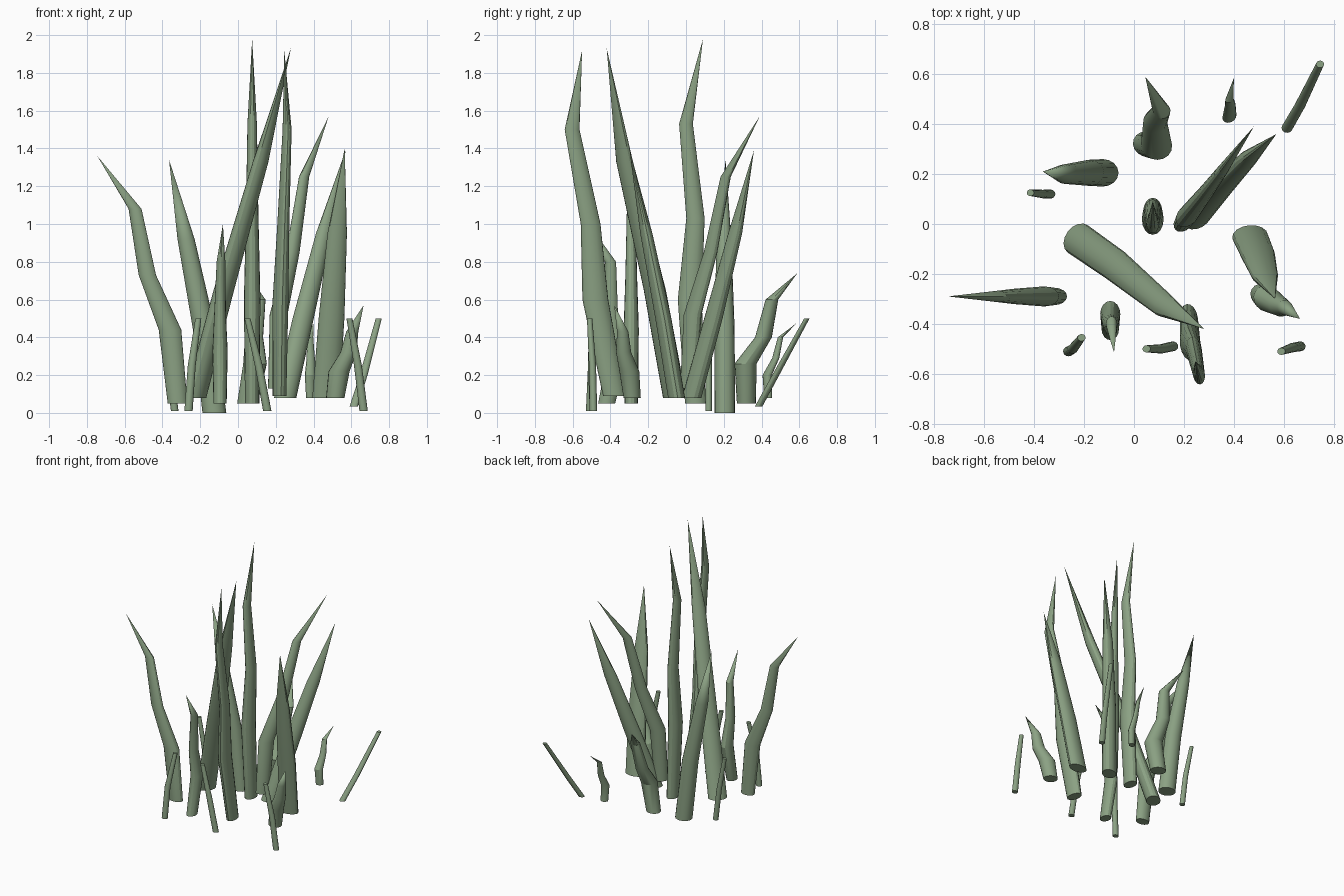
import bpy, bmesh
from math import cos, sin, radians

SIDES = 16
BENT = (1.0, 1.15, 0.88, 0.66)      # width at each ring of a kinked blade
STRAIGHT = (1.0, 0.95, 0.72)        # width at each ring of a nearly straight blade

mat = bpy.data.materials.new("grass_green")
mat.diffuse_color = (0.26, 0.36, 0.23, 1)


def blade(name, rx, ry, angle, *path):
    """Loft oval level rings along the path, ending in a point."""
    bm = bmesh.new()
    widths = BENT if len(path) == 5 else STRAIGHT
    a = radians(angle)
    rings = []
    for (x, y, z), w in zip(path, widths):
        ring = []
        for i in range(SIDES):
            t = radians(360 * i / SIDES)
            u, v = rx * w * cos(t), ry * w * sin(t)
            ring.append(bm.verts.new((x + u * cos(a) - v * sin(a), y + u * sin(a) + v * cos(a), z)))
        rings.append(ring)
    tip = bm.verts.new(path[-1])
    bm.faces.new(rings[0][::-1])
    for i in range(SIDES):
        j = (i + 1) % SIDES
        for lo, hi in zip(rings, rings[1:]):
            bm.faces.new((lo[i], lo[j], hi[j], hi[i]))
        bm.faces.new((rings[-1][i], rings[-1][j], tip))
    me = bpy.data.meshes.new(name)
    bm.to_mesh(me)
    bm.free()
    me.materials.append(mat)
    ob = bpy.data.objects.new(name, me)
    bpy.context.collection.objects.link(ob)
    bpy.context.view_layer.objects.active = ob
    ob.select_set(True)
    return ob


# Tall kinked blades
blade("kinked_blade_centre", .038, .055, 0, (.075, .05, .05), (.075, .02, .6), (.075, .05, 1.03), (.075, 0, 1.53), (.075, .09, 1.98))
blade("kinked_blade_left", .052, .035, 0, (-.32, -.29, .05), (-.36, -.29, .44), (-.48, -.29, .73), (-.545, -.29, 1.08), (-.745, -.29, 1.36))
blade("kinked_blade_front", .036, .06, 8, (.22, -.38, .09), (.225, -.48, .6), (.24, -.505, 1.0), (.26, -.603, 1.5), (.245, -.55, 1.92))
blade("kinked_blade_right", .048, .034, 45, (.20, .01, .13), (.215, .035, .52), (.29, .13, .85), (.35, .21, 1.25), (.48, .39, 1.57))

# Medium and short kinked blades
blade("kinked_blade_front_mid", .035, .045, 0, (-.095, -.42, .05), (-.095, -.36, .33), (-.095, -.40, .53), (-.09, -.40, .8), (-.08, -.515, 1.0))
blade("kinked_blade_back", .055, .05, -20, (.05, .32, .05), (.09, .315, .26), (.085, .41, .4), (.11, .455, .6), (.045, .59, .74))
blade("kinked_blade_front_right", .05, .045, -30, (.515, -.285, .08), (.535, -.3, .22), (.585, -.33, .32), (.605, -.335, .43), (.665, -.38, .57))
blade("kinked_blade_back_small", .026, .02, 30, (.385, .435, .08), (.382, .43, .2), (.385, .475, .29), (.382, .5, .4), (.40, .585, .475))

# Broad straighter blades
blade("straight_blade_leaning", .068, .05, 53, (-.225, -.06, .08), (-.075, -.165, .65), (.12, -.325, 1.33), (.28, -.42, 1.93))
blade("straight_blade_right", .062, .048, 30, (.25, .03, .08), (.345, .145, .5), (.455, .26, .95), (.57, .36, 1.39))
blade("straight_blade_side", .072, .045, 5, (.465, -.05, .08), (.495, -.12, .5), (.525, -.21, .95), (.565, -.3, 1.40))
blade("straight_blade_back_left", .063, .055, 0, (-.125, .205, .0), (-.18, .205, .45), (-.275, .2, .92), (-.365, .21, 1.34))

# Small sprouts around the edge: radius, base, middle, tip
sprouts = [
    (.02, (-.335, .12, .01), (-.365, .12, .25), (-.415, .125, .5)),
    (.022, (-.262, -.51, .01), (-.245, -.5, .25), (-.21, -.455, .5)),
    (.022, (.155, -.49, .01), (.11, -.5, .25), (.05, -.5, .5)),
    (.022, (.665, -.49, .01), (.635, -.495, .25), (.59, -.51, .5)),
    (.022, (.613, .385, .035), (.665, .475, .2), (.745, .64, .5)),
]
for n, (r, base, mid, tip) in enumerate(sprouts, 1):
    blade(f"sprout_{n}", r, r * .9, 0, base, mid, tip)

bpy.ops.object.shade_smooth_by_angle(angle=radians(25))
